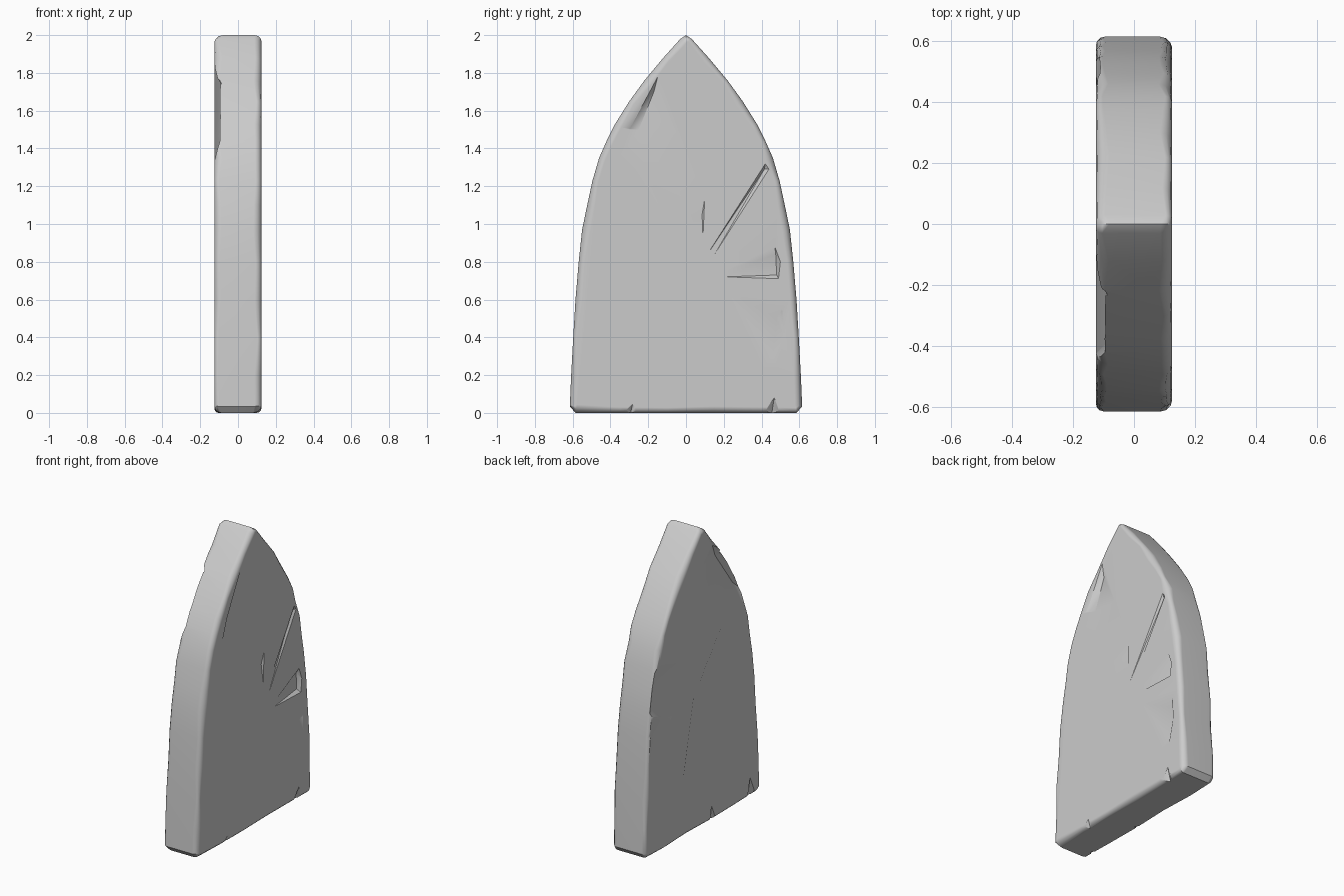
import bpy, bmesh, math, random
from mathutils import Vector

if "Cube" in bpy.data.objects:
    bpy.data.objects.remove(bpy.data.objects["Cube"])

random.seed(7)
HT = 0.125  # half thickness

# Pointed-arch outline in y, z (right half, bottom to apex)
half = [(0.585, 0), (0.615, 0.035), (0.608, 0.2), (0.597, 0.4), (0.585, 0.6), (0.568, 0.8),
        (0.55, 0.97), (0.523, 1.1), (0.495, 1.23), (0.46, 1.35), (0.42, 1.44), (0.375, 1.53),
        (0.30, 1.65), (0.22, 1.76), (0.12, 1.88), (0.03, 1.98)]
base = [(-0.35, 0), (-0.1, 0), (0.15, 0), (0.4, 0)]
outline = [Vector(p) for p in base + half + [(0, 2)] + [(-y, z) for y, z in reversed(half)]]
n = len(outline)


def inward(i):
    t = (outline[(i + 1) % n] - outline[i - 1]).normalized()
    return Vector((-t.y, t.x))


# Slab: rounded worn rim, roll radius varies along each edge
rad = {s: [random.uniform(0.02, 0.045) for _ in range(n)] for s in (-1, 1)}
bm = bmesh.new()
rings = []
for s, angles in ((-1, (0, 30, 60, 90)), (1, (90, 60, 30, 0))):
    for a in angles:
        a = math.radians(a)
        ring = []
        for i, p in enumerate(outline):
            r = rad[s][i]
            q = p + inward(i) * r * (1 - math.sin(a))
            ring.append(bm.verts.new((s * (HT - r * (1 - math.cos(a))), q.x, q.y)))
        rings.append(ring)
for a, b in zip(rings, rings[1:]):
    for i in range(n):
        j = (i + 1) % n
        bm.faces.new((a[i], a[j], b[j], b[i]))
bm.faces.new(rings[0])
bm.faces.new(rings[-1])
bmesh.ops.recalc_face_normals(bm, faces=bm.faces)
me = bpy.data.meshes.new("stone_slab")
bm.to_mesh(me)
bm.free()
slab = bpy.data.objects.new("stone_slab", me)
bpy.context.collection.objects.link(slab)
bpy.context.view_layer.objects.active = slab
slab.select_set(True)


def cut(points):
    """Chip the convex hull of the points out of the slab."""
    b = bmesh.new()
    for p in points:
        b.verts.new(p)
    res = bmesh.ops.convex_hull(b, input=b.verts)
    junk = [v for v in res["geom_interior"] if isinstance(v, bmesh.types.BMVert)]
    bmesh.ops.delete(b, geom=junk, context='VERTS')
    bmesh.ops.recalc_face_normals(b, faces=b.faces)
    m = bpy.data.meshes.new("chip_cutter")
    b.to_mesh(m)
    b.free()
    c = bpy.data.objects.new("chip_cutter", m)
    c.hide_render = True
    bpy.context.collection.objects.link(c)
    mod = slab.modifiers.new("chip", 'BOOLEAN')
    mod.operation, mod.solver, mod.object = 'DIFFERENCE', 'EXACT', c
    bpy.ops.object.modifier_apply(modifier=mod.name)
    bpy.data.objects.remove(c)


def gouge(side, poly, *deep):
    """Shallow hollow in a broad face; deep points are (y, z, depth)."""
    pts = [(side * (HT + e), y, z) for y, z in poly for e in (0.0007, 0.03)]
    cut(pts + [(side * (HT - d), y, z) for y, z, d in deep])


def nick(side, y, z, h, depth, reach):
    """Wedge broken out of the rim on one side at (y, z)."""
    o = 0.08 if y > 0 else -0.08
    i = -reach if y > 0 else reach
    cut([(side * (HT - depth), y + o, z + 0.01), (side * (HT + 0.04), y + o, z + h),
         (side * (HT + 0.04), y + o, z - h), (side * (HT + 0.02), y + i, z + h * 0.3),
         (side * (HT + 0.02), y + i, z - h * 0.7)])


# Hollows on the right face
gouge(1, [(-0.15, 1.78), (-0.12, 1.72), (-0.03, 1.46), (-0.12, 1.28), (-0.22, 1.24),
          (-0.35, 1.36), (-0.3, 1.5)], (-0.17, 1.7, 0.03), (-0.25, 1.5, 0.03))
gouge(1, [(-0.09, 1.05), (0.1, 1.14), (0.09, 0.92), (-0.06, 0.92)], (0.085, 1.05, 0.012))
gouge(1, [(0.2, 0.75), (0.47, 0.88), (0.5, 0.8), (0.49, 0.71), (0.2, 0.72)],
      (0.475, 0.84, 0.025), (0.48, 0.73, 0.025))
gouge(1, [(0.22, 0.64), (0.51, 0.55), (0.52, 0.4), (0.48, 0.24), (0.41, 0.24), (0.33, 0.48)],
      (0.48, 0.5, 0.025), (0.46, 0.3, 0.02))
gouge(1, [(0.1, 0.82), (0.42, 1.32), (0.44, 1.29), (0.14, 0.82)], (0.415, 1.29, 0.015))

# Broken patches on the left face
gouge(-1, [(-0.1, 1.85), (0.02, 1.74), (0.03, 1.58), (-0.02, 1.46), (-0.4, 1.32), (-0.5, 1.36),
           (-0.3, 1.75)], (-0.2, 1.73, 0.05), (-0.38, 1.48, 0.045))
gouge(-1, [(-0.34, 1.3), (-0.24, 1.15), (0.03, 0.8), (0.18, 0.22), (0.24, 0.25), (0.1, 0.9),
           (-0.2, 1.27)], (-0.22, 1.21, 0.02), (0.06, 0.85, 0.02))
gouge(-1, [(0.53, 1.28), (0.4, 1.22), (0.14, 1.19), (0.12, 1.03), (0.32, 0.83), (0.58, 0.95)],
      (0.45, 1.12, 0.03), (0.5, 0.98, 0.03))
gouge(-1, [(0.57, 0.92), (0.34, 0.92), (0.3, 0.8), (0.45, 0.5), (0.5, 0.43), (0.56, 0.6)],
      (0.48, 0.75, 0.025))

# Nicks along the rim: side, y, z, half height, depth, reach
for args in [(-1, -0.22, 1.75, 0.05, 0.08, 0.08), (-1, -0.32, 1.61, 0.045, 0.05, 0.06),
             (-1, -0.46, 1.33, 0.07, 0.04, 0.06), (-1, 0.15, 1.83, 0.03, 0.035, 0.04),
             (-1, 0.54, 1.05, 0.07, 0.03, 0.06), (-1, 0.61, 0.15, 0.14, 0.035, 0.05),
             (1, -0.54, 0.98, 0.1, 0.025, 0.08), (1, -0.45, 1.37, 0.06, 0.03, 0.03),
             (1, 0.58, 0.86, 0.12, 0.035, 0.05), (1, 0.6, 0.52, 0.08, 0.025, 0.05)]:
    nick(*args)

# Chips along the foot
for s, y, w, h in [(1, 0.45, 0.12, 0.1), (1, -0.3, 0.15, 0.06), (-1, -0.11, 0.07, 0.12),
                   (-1, -0.52, 0.1, 0.16)]:
    cut([(s * (HT - 0.045), y, -0.03), (s * (HT + 0.04), y - w, -0.03),
         (s * (HT + 0.04), y + w, -0.03), (s * (HT + 0.008), y + 0.02, h)])

bpy.ops.object.shade_smooth_by_angle(angle=math.radians(35))
wn = slab.modifiers.new("even_shading", 'WEIGHTED_NORMAL')
wn.keep_sharp = True
